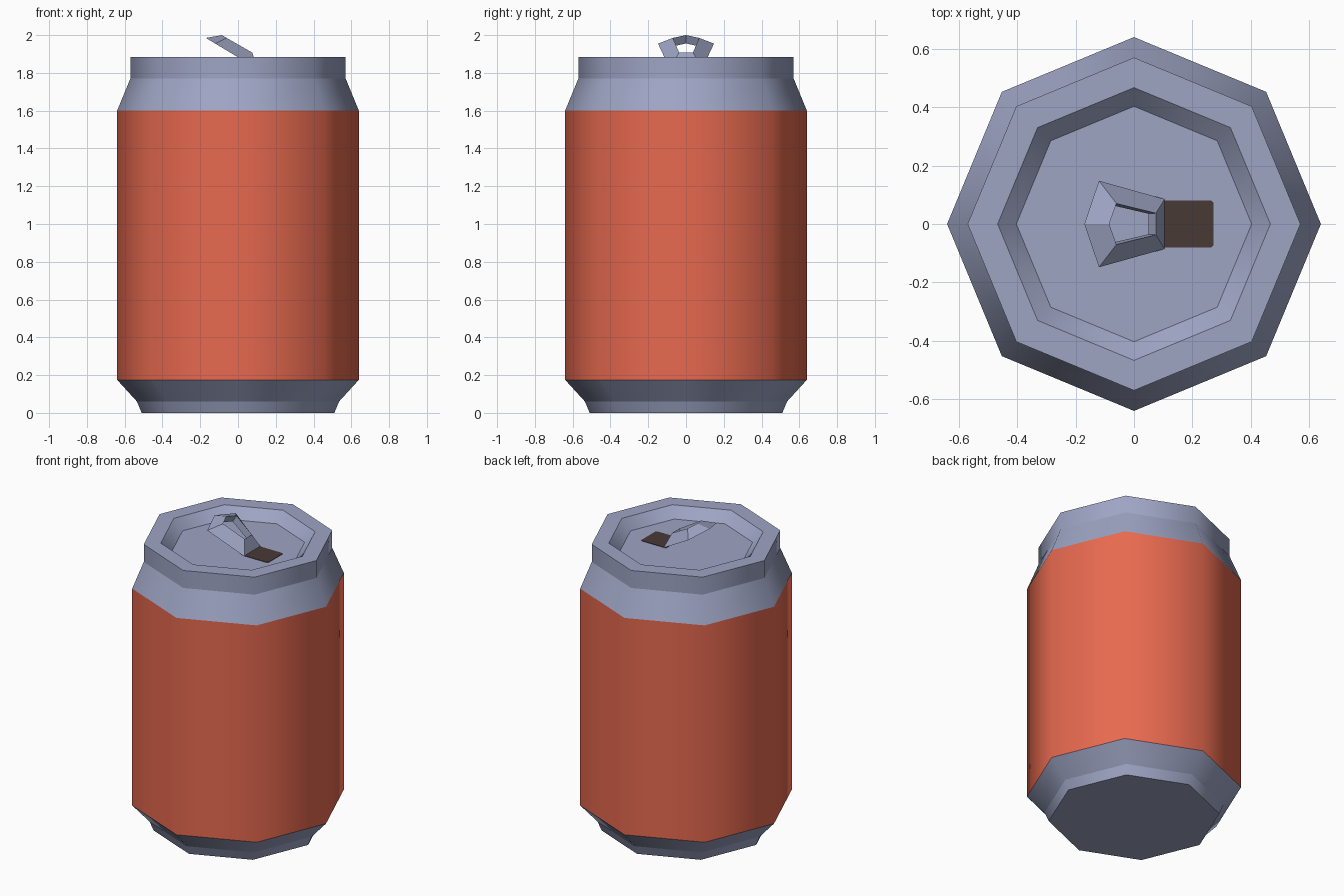
import bpy, bmesh, math

if "Cube" in bpy.data.objects:
    bpy.data.objects.remove(bpy.data.objects["Cube"])


def material(name, rgb):
    m = bpy.data.materials.new(name)
    m.diffuse_color = (*rgb, 1.0)
    m.use_nodes = True
    m.node_tree.nodes["Principled BSDF"].inputs["Base Color"].default_value = m.diffuse_color
    return m


metal = material("grey metal", (0.342, 0.376, 0.552))
red = material("orange red", (0.807, 0.144, 0.08))
dark = material("dark brown", (0.065, 0.042, 0.037))


def add_object(name, bm, mats):
    bmesh.ops.recalc_face_normals(bm, faces=bm.faces)
    me = bpy.data.meshes.new(name)
    bm.to_mesh(me)
    bm.free()
    for m in mats:
        me.materials.append(m)
    ob = bpy.data.objects.new(name, me)
    bpy.context.collection.objects.link(ob)
    return ob


def bridge(bm, a, b):
    n = len(a)
    return [bm.faces.new((a[i], a[(i + 1) % n], b[(i + 1) % n], b[i])) for i in range(n)]


# Can: eight-sided lathe, smooth around, sharp between the bands
SIDES, FLOOR = 8, 1.82
profile = [(0.51, 0), (0.535, 0.06), (0.64, 0.175), (0.64, 1.6),
           (0.57, 1.77), (0.57, 1.885), (0.467, 1.885), (0.403, FLOOR)]
bm = bmesh.new()
rings = [[bm.verts.new((r * math.cos(2 * math.pi * i / SIDES),
                        r * math.sin(2 * math.pi * i / SIDES), z))
          for i in range(SIDES)] for r, z in profile]
for k in range(len(rings) - 1):
    for f in bridge(bm, rings[k], rings[k + 1]):
        f.smooth = True
        f.material_index = 1 if k == 2 else 0      # painted label band
bm.faces.new(rings[0])
bm.faces.new(rings[-1])
for e in bm.edges:
    if abs(e.verts[0].co.z - e.verts[1].co.z) < 1e-5 and e.verts[0].co.xy.length - e.verts[1].co.xy.length < 1e-4 \
            and e.verts[1].co.xy.length - e.verts[0].co.xy.length < 1e-4:
        e.smooth = False
add_object("can_body", bm, [metal, red])

# Pull tab: tilted five-sided ring with a sloping outer face
outer = [(-0.17, 0, 1.985), (-0.12, -0.148, 1.955), (0.105, -0.085, FLOOR),
         (0.105, 0.085, FLOOR), (-0.12, 0.148, 1.955)]
inner = [(-0.085, 0, 2.0), (-0.06, -0.07, 1.985), (0.075, -0.037, 1.908),
         (0.075, 0.037, 1.908), (-0.06, 0.07, 1.985)]
bm = bmesh.new()
o = [bm.verts.new(p) for p in outer]
t = [bm.verts.new(p) for p in inner]
b = [bm.verts.new((x - 0.025, y * 0.95, z - 0.044)) for x, y, z in inner]
bridge(bm, o, t)
bridge(bm, t, b)
bridge(bm, b, o)
add_object("pull_tab", bm, [metal])

# Drinking opening: thin dark plate with clipped corners
x0, x1, w, c = 0.09, 0.273, 0.08, 0.008
outline = [(x0, -w), (x1 - c, -w), (x1, -w + c), (x1, w - c), (x1 - c, w), (x0, w)]
bm = bmesh.new()
low = [bm.verts.new((x, y, FLOOR - 0.002)) for x, y in outline]
top = [bm.verts.new((x, y, FLOOR + 0.003)) for x, y in outline]
bridge(bm, low, top)
bm.faces.new(low)
bm.faces.new(top)
add_object("drink_opening", bm, [dark])
